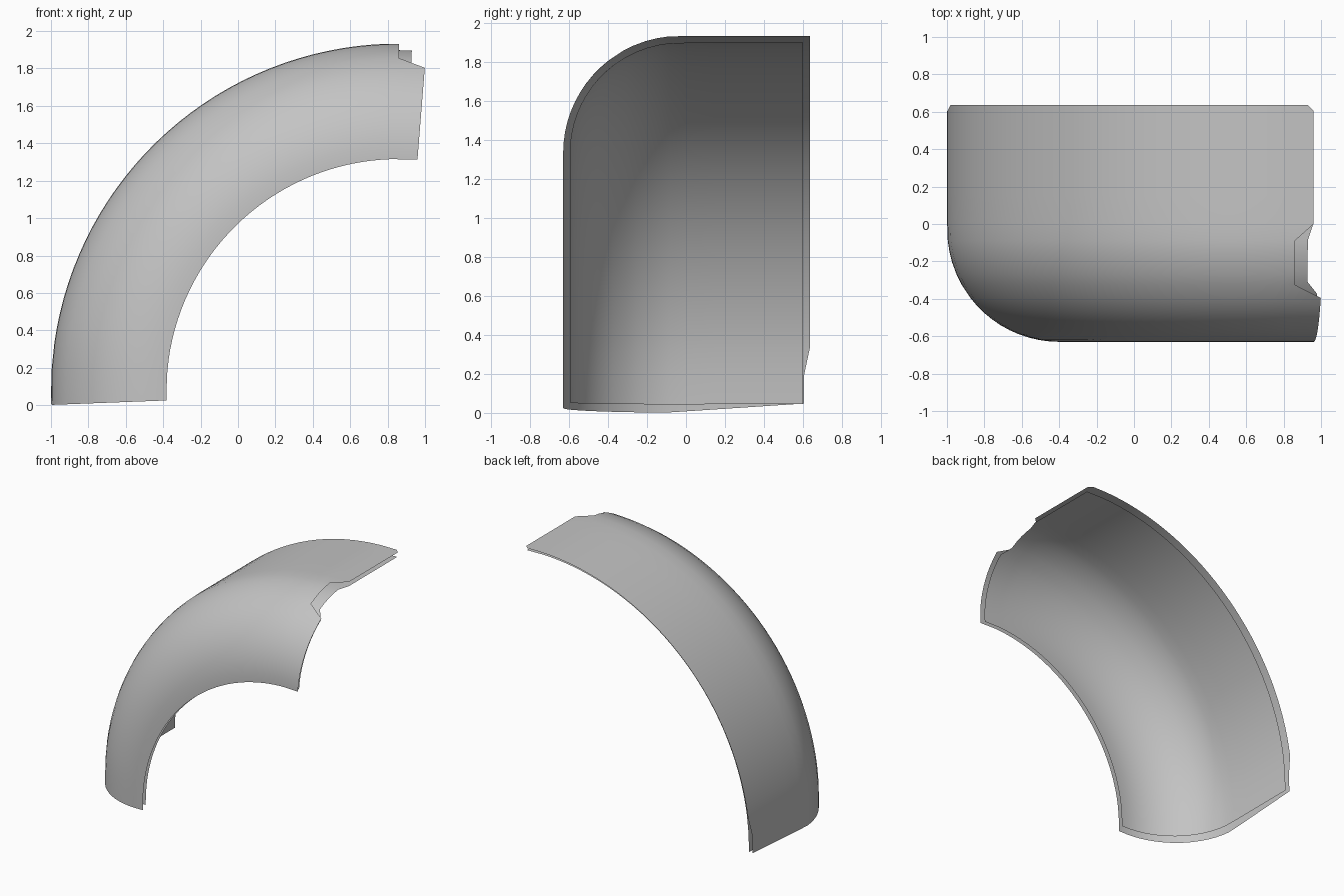
import bpy, bmesh
from math import sin, cos, pi

cube = bpy.data.objects.get("Cube")
if cube:
    bpy.data.objects.remove(cube)

grey = bpy.data.materials.new("plain_grey")
grey.use_nodes = True
colour = (0.55, 0.55, 0.55, 1)
grey.diffuse_color = colour
grey.node_tree.nodes["Principled BSDF"].inputs["Base Color"].default_value = colour

# Sweep axis and rounded shoulder of the cross-section
AXIS_X, AXIS_Z = 0.86, 0.073
SHOULDER_R, SHOULDER_Y = 1.26, -0.03
RIM_R = 1.243


def lerp(keys, v):
    """Piecewise linear value from (position, value) pairs."""
    if v <= keys[0][0]:
        return keys[0][1]
    for (a, p), (b, q) in zip(keys, keys[1:]):
        if v <= b:
            return p + (q - p) * (v - a) / (b - a)
    return keys[-1][1]


def shell(name, radius, back, chamfer, notch, start_keys, flip):
    # Columns run from the back edge, over the shoulder, down to the side rim:
    # each is (radius, y, start angle, end angle past the top)
    top = SHOULDER_R + radius
    flat_end = notch[0][1]
    columns = []
    if chamfer:
        columns.append((top, back + chamfer, lerp(start_keys, back), flat_end - 0.016))
    for i in range(5):
        y = back + (SHOULDER_Y + 0.03 - back) * i / 4
        columns.append((top, y, lerp(start_keys, y), flat_end))
    bends = [0.1, 0.2, 0.3, 0.41, 0.514, 0.654]
    bends += [0.654 + (pi / 2 - 0.654) * i / 10 for i in range(1, 11)]
    for p in bends:
        y = SHOULDER_Y - radius * sin(p)
        columns.append((SHOULDER_R + radius * cos(p), y,
                        lerp(start_keys, y), lerp(notch, p)))
    columns.append((RIM_R, SHOULDER_Y - radius, columns[-1][2], columns[-1][3]))

    # Rows share the same angles except at the two trimmed ends
    first, last, count = 0.14, pi / 2 - 0.03, 32
    middle = [0.064] + [first + (last - first) * i / count for i in range(count + 1)]
    bm = bmesh.new()
    grid = []
    for r, y, start, end in columns:
        line = []
        for t in [start] + middle + [pi / 2 + end]:
            limit = back + lerp([(0.064, 0), (0.14, chamfer)], t)
            line.append(bm.verts.new((AXIS_X - r * cos(t), min(y, limit),
                                      AXIS_Z + r * sin(t))))
        grid.append(line)
    for a, b in zip(grid, grid[1:]):
        for i in range(len(a) - 1):
            quad = [a[i], a[i + 1], b[i + 1], b[i]]
            bm.faces.new(quad[::-1] if flip else quad)
    bmesh.ops.remove_doubles(bm, verts=bm.verts, dist=0.0005)
    # Outer skin faces away from the axis, lining faces towards it
    bm.normal_update()
    lean = sum(f.normal.z * f.calc_area() for f in bm.faces)
    if (lean < 0) != flip:
        bmesh.ops.reverse_faces(bm, faces=bm.faces)
    for f in bm.faces:
        f.smooth = True
    mesh = bpy.data.meshes.new(name)
    bm.to_mesh(mesh)
    bm.free()
    mesh.materials.append(grey)
    obj = bpy.data.objects.new(name, mesh)
    bpy.context.collection.objects.link(obj)


# Outer skin with chamfered back corners and a deep notch at the upper end
shell("outer_skin", 0.6, 0.605, 0.03,
      [(0, 0.054), (0.1, 0), (0.514, 0), (0.654, 0.08)],
      [(-0.1, -0.0385), (0.605, -0.0135)], False)

# Inner lining, set in from the skin, with a shallow notch
shell("inner_lining", 0.566, 0.6, 0,
      [(0, 0.054), (0.1, 0.038), (0.514, 0.038), (0.654, 0.07)],
      [(-0.1, -0.016), (0.6, -0.015)], True)
